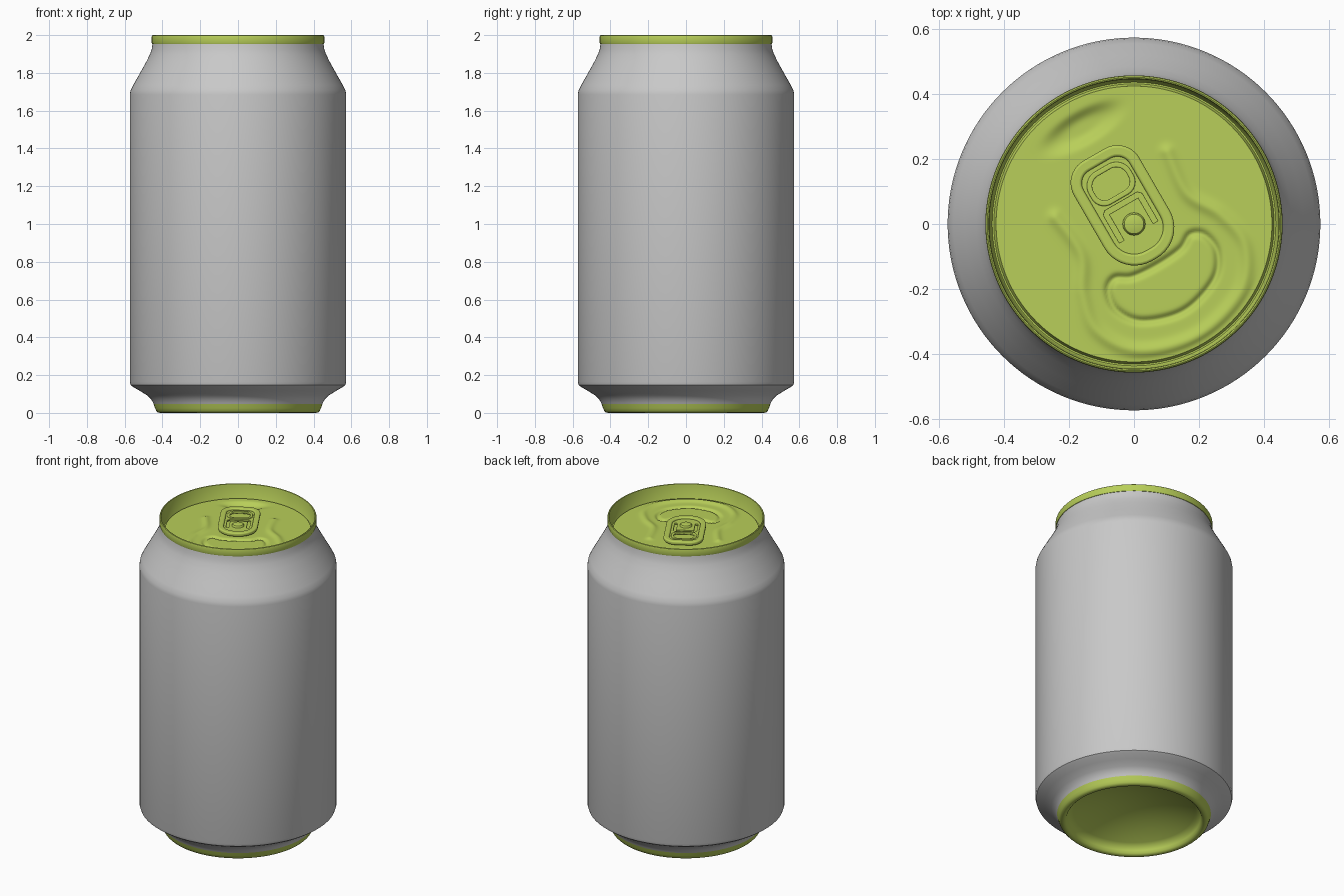
import bpy, bmesh, math
from mathutils import Vector, kdtree

cube = bpy.data.objects.get("Cube")
if cube:
    bpy.data.objects.remove(cube, do_unlink=True)

TURN = math.radians(30)      # the tab and mouth are turned on the lid
PANEL_Z = 1.915


def material(name, rgb):
    m = bpy.data.materials.new(name)
    m.use_nodes = True
    m.diffuse_color = (*rgb, 1)
    m.node_tree.nodes["Principled BSDF"].inputs["Base Color"].default_value = (*rgb, 1)
    return m


grey = material("body grey", (0.58, 0.58, 0.58))
green = material("lime green", (0.48, 0.62, 0.1))


def finish(name, mesh, mat, angle=35):
    mesh.materials.clear()
    mesh.materials.append(mat)
    obj = bpy.data.objects.new(name, mesh)
    bpy.context.collection.objects.link(obj)
    bpy.ops.object.select_all(action="DESELECT")
    obj.select_set(True)
    bpy.context.view_layer.objects.active = obj
    bpy.ops.object.shade_smooth_by_angle(angle=math.radians(angle))
    return obj


def lathe(name, profile, mat, segs=128, height=None, angle=35):
    """Spin an (r, z) profile; height(x, y) adds relief."""
    bm = bmesh.new()
    rings = []
    for r, z in profile:
        ring = []
        for i in range(segs):
            a = math.tau * i / segs
            x, y = r * math.cos(a), r * math.sin(a)
            ring.append(bm.verts.new((x, y, z + (height(x, y) if height else 0))))
        rings.append(ring)
    for lo, hi in zip(rings, rings[1:]):
        for i in range(segs):
            j = (i + 1) % segs
            bm.faces.new((lo[i], lo[j], hi[j], hi[i]))
    bmesh.ops.remove_doubles(bm, verts=bm.verts, dist=1e-5)
    mesh = bpy.data.meshes.new(name)
    bm.to_mesh(mesh)
    bm.free()
    return finish(name, mesh, mat, angle)


def spline(points, steps=40, closed=False):
    """Smooth curve through the points."""
    p = [Vector(q) for q in points]
    n = len(p)
    pick = (lambda i: p[i % n]) if closed else (lambda i: p[max(0, min(n - 1, i))])
    out = []
    for i in range(n if closed else n - 1):
        a, b, c, d = (pick(i + k) for k in (-1, 0, 1, 2))
        for s in range(steps):
            t = s / steps
            out.append(0.5 * (2 * b + (c - a) * t + (2 * a - 5 * b + 4 * c - d) * t ** 2
                              + (3 * b - a - 3 * c + d) * t ** 3))
    return out


def mirrored(half):
    """Mirror a half path that ends on the centre line."""
    return half + [(-x, y) for x, y in reversed(half[:-1])]


def distance_to(points):
    tree = kdtree.KDTree(len(points))
    for i, q in enumerate(points):
        tree.insert((q.x, q.y, 0), i)
    tree.balance()
    return lambda x, y: tree.find((x, y, 0))[2]


# Body: lower taper, straight wall and shoulder
lathe("can_body", [(0.444, 0.042), (0.45, 0.055), (0.46, 0.073), (0.48, 0.092), (0.52, 0.117),
                   (0.555, 0.137), (0.568, 0.147), (0.573, 0.165), (0.573, 1.685),
                   (0.569, 1.708), (0.555, 1.735), (0.52, 1.797), (0.485, 1.86),
                   (0.467, 1.897), (0.457, 1.925), (0.452, 1.958)], grey)

# Base: domed underside and rounded foot
dome = [(0.38 * i / 14, 0.045 + 0.1 * (1 - (i / 14) ** 2)) for i in range(15)]
lathe("can_base", dome + [(0.387, 0.025), (0.393, 0.01), (0.402, 0.002), (0.413, 0),
                          (0.425, 0.003), (0.433, 0.011), (0.439, 0.025), (0.447, 0.047)],
      green, angle=50)

# Rim: rolled seam, inner wall and the groove around the panel
lathe("lid_rim", [(0.449, 1.952), (0.455, 1.954), (0.457, 1.96), (0.457, 1.99),
                  (0.455, 1.997), (0.451, 2.0), (0.447, 1.998), (0.445, 1.99),
                  (0.44, 1.905), (0.436, 1.899), (0.431, 1.899), (0.428, 1.905),
                  (0.424, PANEL_Z)], green)

# Panel: mouth score, horseshoe ridge and finger dimple as relief
mouth_half = [(0, -0.145), (0.085, -0.138), (0.135, -0.115), (0.172, -0.14),
              (0.178, -0.205), (0.125, -0.272), (0, -0.308)]
mouth = mouth_half + [(-x, y) for x, y in reversed(mouth_half[1:-1])]
ridge = mirrored([(0.2, 0.14), (0.188, 0.0), (0.245, -0.11), (0.262, -0.23),
                  (0.18, -0.345), (0, -0.395)])
to_mouth = distance_to(spline(mouth, closed=True))
to_ridge = distance_to(spline(ridge))


def relief(x, y):
    fade = min(1, max(0, (0.424 - math.hypot(x, y)) / 0.02))
    dimple = ((x - 0.01) / 0.115) ** 2 + ((y - 0.335) / 0.042) ** 2
    return fade * (-0.012 * math.exp(-(to_mouth(x, y) / 0.011) ** 2)
                   + 0.01 * math.exp(-(to_ridge(x, y) / 0.02) ** 2)
                   - 0.02 * math.exp(-dimple ** 2))


panel = lathe("lid_panel", [(0.424 * (1 - i / 90), PANEL_Z) for i in range(91)],
              green, 192, relief, 60)
panel.rotation_euler.z = TURN


# Tab pieces: flat outlines with holes, thickened and rounded
def rounded(w, y0, y1, r0, r1):
    """Rounded box outline with its own radius at each end."""
    pts = []
    corners = [(w - r1, y1 - r1, r1), (r1 - w, y1 - r1, r1),
               (r0 - w, y0 + r0, r0), (w - r0, y0 + r0, r0)]
    for k, (cx, cy, r) in enumerate(corners):
        for s in range(11):
            a = (k + s / 10) * math.pi / 2
            pts.append((cx + r * math.cos(a), cy + r * math.sin(a)))
    return pts


def plate(name, outlines, z, half, bevel):
    curve = bpy.data.curves.new(name + "_outline", "CURVE")
    curve.dimensions = "2D"
    curve.fill_mode = "BOTH"
    curve.extrude, curve.bevel_depth, curve.bevel_resolution = half, bevel, 3
    for pts in outlines:
        sp = curve.splines.new("POLY")
        sp.points.add(len(pts) - 1)
        for point, (x, y) in zip(sp.points, pts):
            point.co = (x, y, 0, 1)
        sp.use_cyclic_u = True
    helper = bpy.data.objects.new(name + "_helper", curve)
    bpy.context.collection.objects.link(helper)
    bpy.context.view_layer.update()
    graph = bpy.context.evaluated_depsgraph_get()
    mesh = bpy.data.meshes.new_from_object(helper.evaluated_get(graph))
    bpy.data.objects.remove(helper, do_unlink=True)
    mesh.name = name
    obj = finish(name, mesh, green)
    obj.location.z = z
    obj.rotation_euler.z = TURN


slot = [(-0.07, -0.03), (-0.07, 0.07), (-0.058, 0.082), (0.058, 0.082), (0.07, 0.07),
        (0.07, -0.03), (0.05, -0.03), (0.05, 0.062), (-0.05, 0.062), (-0.05, -0.03)]
finger = rounded(0.062, 0.1, 0.187, 0.035, 0.04)

plate("tab_rim", [rounded(0.108, -0.118, 0.238, 0.1, 0.07),
                  rounded(0.09, -0.098, 0.219, 0.08, 0.052)], 1.937, 0.004, 0.008)
plate("tab_web", [rounded(0.093, -0.1, 0.222, 0.083, 0.055), finger, slot],
      1.934, 0.003, 0.002)
plate("tab_finger_bead", [rounded(0.07, 0.092, 0.195, 0.04, 0.047), finger],
      1.937, 0.003, 0.004)

# Rivet holding the tab to the panel
lathe("tab_rivet", [(0.04, PANEL_Z - 0.005), (0.036, 1.93), (0.034, 1.945), (0.03, 1.95),
                    (0.018, 1.953), (0, 1.954)], green, 48)
